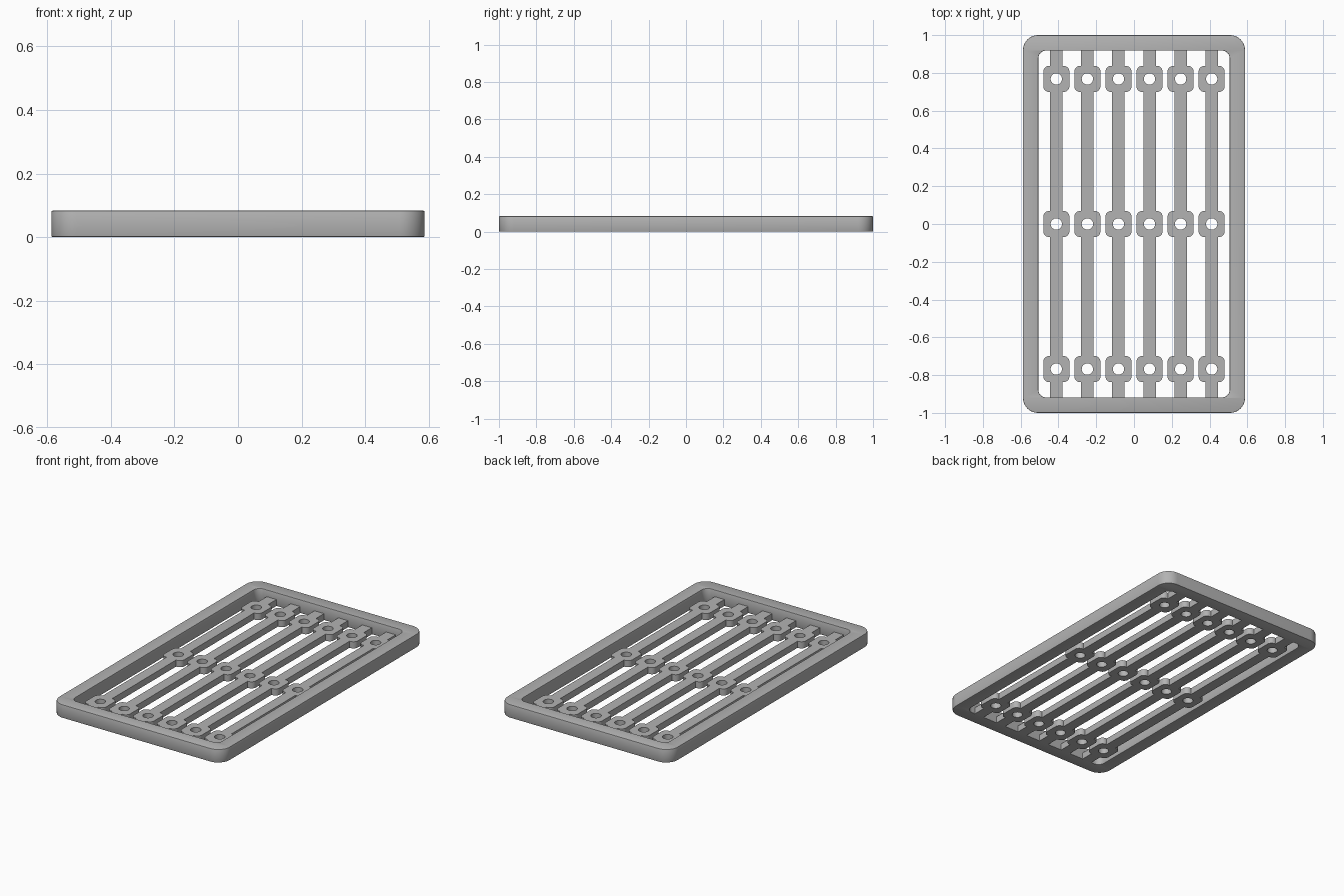
import bpy
import bmesh
from math import cos, sin, pi, radians

cube = bpy.data.objects.get("Cube")
if cube:
    bpy.data.objects.remove(cube, do_unlink=True)

grey = bpy.data.materials.new("mid grey")
grey.use_nodes = True
GREY = (0.45, 0.45, 0.45, 1)
grey.diffuse_color = GREY
grey.node_tree.nodes["Principled BSDF"].inputs["Base Color"].default_value = GREY


def arc(cx, cy, r, start, end, steps):
    """Points on an arc, angles in degrees."""
    angles = [radians(start + (end - start) * i / steps) for i in range(steps + 1)]
    return [(cx + r * cos(a), cy + r * sin(a)) for a in angles]


def rounded_rect(hx, hy, r, steps=10):
    points = []
    for k, (sx, sy) in enumerate([(1, 1), (-1, 1), (-1, -1), (1, -1)]):
        points += arc(sx * (hx - r), sy * (hy - r), r, 90 * k, 90 * k + 90, steps)
    return points


def plate(name, loops, height, bevel=0):
    """Extrude a flat outline with holes, standing on the ground."""
    curve = bpy.data.curves.new(name, 'CURVE')
    curve.dimensions = '2D'
    curve.fill_mode = 'BOTH'
    curve.extrude = height / 2
    for loop in loops:
        spline = curve.splines.new('POLY')
        spline.points.add(len(loop) - 1)
        for p, (x, y) in zip(spline.points, loop):
            p.co = (x, y, 0, 1)
        spline.use_cyclic_u = True
    helper = bpy.data.objects.new(name + "_outline", curve)
    bpy.context.collection.objects.link(helper)
    bpy.context.view_layer.update()
    depsgraph = bpy.context.evaluated_depsgraph_get()
    mesh = bpy.data.meshes.new_from_object(helper.evaluated_get(depsgraph))
    bpy.data.objects.remove(helper, do_unlink=True)
    bpy.data.curves.remove(curve)

    bm = bmesh.new()
    bm.from_mesh(mesh)
    bmesh.ops.remove_doubles(bm, verts=bm.verts, dist=1e-5)
    bmesh.ops.translate(bm, verts=bm.verts, vec=(0, 0, height / 2))
    bmesh.ops.recalc_face_normals(bm, faces=bm.faces)
    if bevel:
        rims = [e for e in bm.edges if e.is_manifold and e.calc_face_angle() > radians(60)]
        bmesh.ops.bevel(bm, geom=rims, offset=bevel, segments=2, profile=0.5, affect='EDGES')
    bm.to_mesh(mesh)
    bm.free()
    mesh.name = name
    mesh.materials.clear()
    mesh.materials.append(grey)
    return mesh


def place(name, mesh, x=0):
    obj = bpy.data.objects.new(name, mesh)
    obj.location.x = x
    bpy.context.collection.objects.link(obj)
    return obj


# Outer frame
frame_mesh = plate("frame", [rounded_rect(0.588, 1.0, 0.08),
                             rounded_rect(0.506, 0.918, 0.04)], 0.083, 0.004)
parts = [place("frame", frame_mesh)]

# Slat outline: a narrow bar widening into three rounded pads with screw holes
SLAT, PAD, CORNER, END = 0.033, 0.069, 0.03, 0.93
PAD_ROWS = (-0.768, 0, 0.768)
side = [(SLAT, -END)]
for y in PAD_ROWS:
    inset = PAD - CORNER
    side.append((SLAT, y - PAD))
    side += arc(inset, y - inset, CORNER, -90, 0, 8)
    side += arc(inset, y + inset, CORNER, 0, 90, 8)
    side.append((SLAT, y + PAD))
side.append((SLAT, END))
outline = side + [(-x, y) for x, y in reversed(side)]
holes = [arc(0, y, 0.03, 0, 350, 35) for y in PAD_ROWS]
slat_mesh = plate("slat", [outline] + holes, 0.041)

# Row of six slats
for i in range(6):
    parts.append(place(f"slat_{i + 1}", slat_mesh, (i - 2.5) * 0.1645))

# Smooth rounded walls, crisp edges
bpy.ops.object.select_all(action='DESELECT')
for obj in parts:
    obj.select_set(True)
bpy.context.view_layer.objects.active = parts[0]
bpy.ops.object.shade_smooth_by_angle(angle=radians(30))
